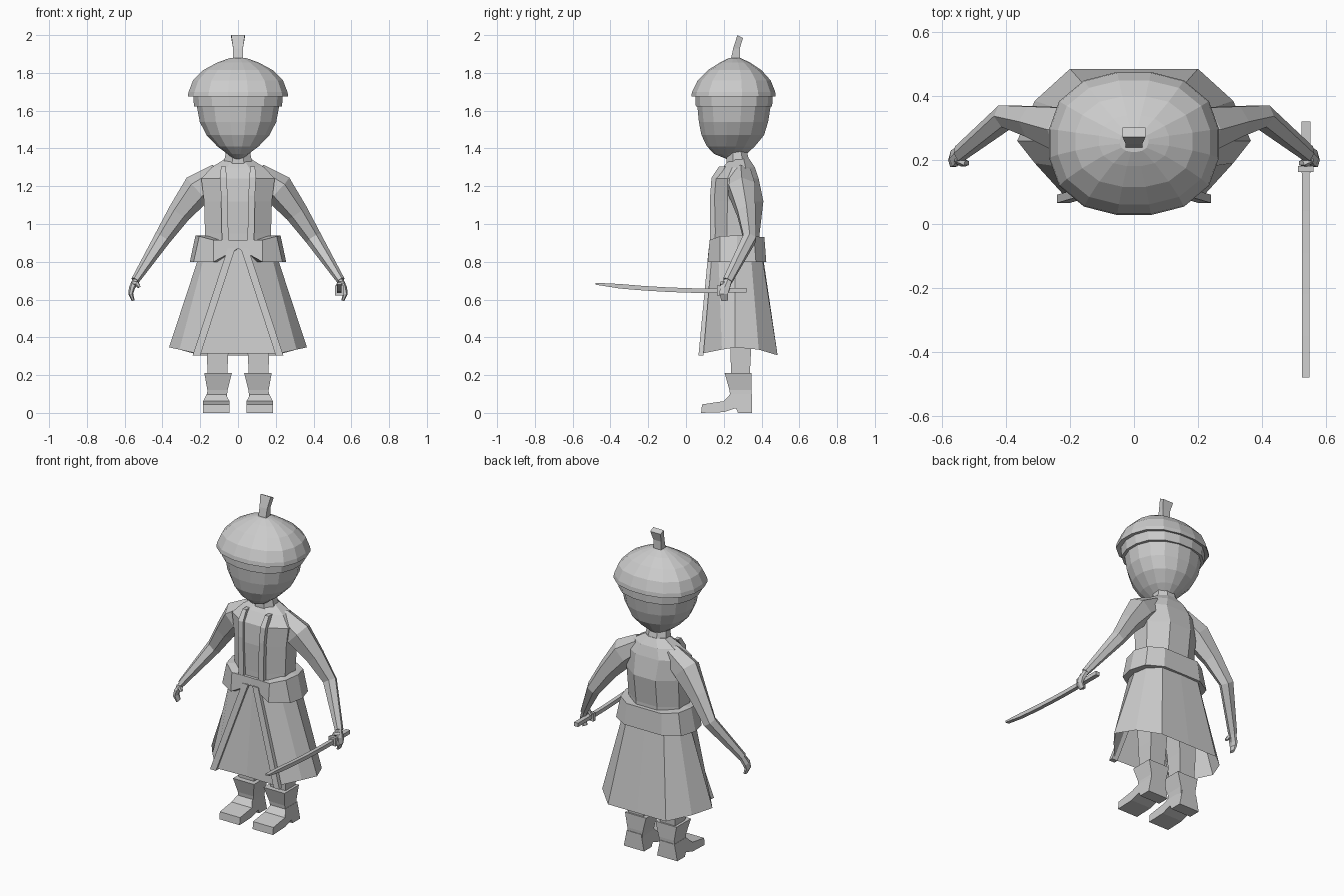
import bpy, bmesh, math
from mathutils import Vector

grey = bpy.data.materials.new("plain_grey")
grey.diffuse_color = (0.6, 0.6, 0.6, 1)


def loft(name, rings, caps=True, loop=False):
    """Skin a list of equal-length closed rings."""
    bm = bmesh.new()
    vs = [[bm.verts.new(p) for p in r] for r in rings]
    n = len(vs[0])
    pairs = list(zip(vs, vs[1:] + ([vs[0]] if loop else [])))
    for a, b in pairs:
        for i in range(n):
            j = (i + 1) % n
            bm.faces.new((a[i], a[j], b[j], b[i]))
    if caps and not loop:
        bm.faces.new(vs[0])
        bm.faces.new(vs[-1])
    bmesh.ops.recalc_face_normals(bm, faces=bm.faces[:])
    me = bpy.data.meshes.new(name)
    bm.to_mesh(me)
    bm.free()
    me.materials.append(grey)
    ob = bpy.data.objects.new(name, me)
    bpy.context.collection.objects.link(ob)
    return ob


def oval(z, rx, y0, y1, n=16, e=2.4):
    """Squarish oval ring at height z, from y0 to y1."""
    out = []
    for i in range(n):
        a = math.tau * (i + 0.5) / n
        c, s = math.cos(a), math.sin(a)
        k = (abs(c) ** e + abs(s) ** e) ** (-1 / e)
        out.append((rx * k * c, (y0 + y1) / 2 + (y1 - y0) / 2 * k * s, z))
    return out


def mirror(half):
    """Half ring (front centre to back centre) to a whole ring."""
    return half + [(-x, y, z) for x, y, z in reversed(half[1:-1])]


def box_ring(x0, x1, y0, y1, z):
    return [(x0, y0, z), (x1, y0, z), (x1, y1, z), (x0, y1, z)]


def tube(name, path, sx=1, n=6):
    """Path entries: x, y, z, radius across, radius in depth."""
    pts = [Vector(p[:3]) for p in path]
    rings = []
    for i, p in enumerate(path):
        t = (pts[min(i + 1, len(pts) - 1)] - pts[max(i - 1, 0)]).normalized()
        u = t.cross(Vector((0, 1, 0))).normalized()
        v = u.cross(t)
        ring = []
        for k in range(n):
            a = math.tau * k / n
            q = pts[i] + u * p[3] * math.cos(a) + v * p[4] * math.sin(a)
            ring.append((q.x * sx, q.y, q.z))
        rings.append(ring)
    return loft(name, rings)


# head
loft("head", [oval(*r, e=2.2) for r in (
    (1.34, .02, .225, .275), (1.37, .055, .15, .32), (1.41, .11, .11, .365),
    (1.47, .168, .08, .415), (1.54, .205, .066, .437), (1.62, .22, .058, .45),
    (1.70, .22, .058, .45))])

# cap: inner band, dome and stalk
loft("cap_band", [oval(*r) for r in (
    (1.622, .215, .07, .44), (1.622, .235, .05, .458),
    (1.69, .24, .048, .46), (1.69, .2, .09, .42))])
loft("cap_dome", [oval(*r) for r in (
    (1.685, .215, .075, .43), (1.675, .268, .026, .477), (1.70, .264, .03, .474),
    (1.76, .24, .06, .45), (1.815, .185, .115, .40), (1.855, .11, .18, .34),
    (1.878, .045, .225, .29))])
loft("cap_stalk", [
    box_ring(-.026, .026, .235, .285, 1.86), box_ring(-.026, .026, .25, .285, 1.93),
    [(-.036, .272, 2.0), (.036, .272, 2.0), (.036, .302, 1.985), (-.036, .302, 1.985)]])

# torso with sloping shoulders and neck
loft("torso", [oval(*r, n=8, e=5) for r in (
    (.86, .175, .145, .39), (.95, .175, .145, .39), (1.12, .18, .14, .41),
    (1.24, .195, .15, .385), (1.30, .14, .195, .365), (1.345, .068, .235, .335))])
loft("neck", [oval(*r, n=8) for r in ((1.29, .085, .21, .35), (1.42, .06, .215, .315))])

# flared skirt, open below
top = [(0, .145, .88), (.04, .135, .88), (.165, .17, .88), (.19, .26, .88),
       (.18, .34, .88), (.12, .395, .88), (0, .40, .88)]
hem = [(0, .085, .315), (.21, .08, .313), (.31, .19, .335), (.365, .26, .347),
       (.31, .385, .335), (.2, .485, .305), (0, .485, .305)]
loft("skirt", [mirror(top), mirror(hem)], caps=False)

# belt, arched at the front
lower = [(0, .128, .87), (.13, .115, .80), (.235, .18, .80), (.255, .27, .80),
         (.225, .37, .80), (.13, .425, .80), (0, .425, .80)]
upper = [(0, .128, .915), (.13, .125, .915), (.205, .18, .935), (.225, .27, .94),
         (.20, .36, .935), (.12, .415, .93), (0, .415, .93)]


def inner(ring):
    return [(x * .75, .27 + (y - .27) * .75, z) for x, y, z in ring]


loft("belt", [mirror(r) for r in (inner(lower), lower, upper, inner(upper))], loop=True)

# paired parts
for s, side in ((-1, "left"), (1, "right")):
    # coat edging on the chest and down the skirt
    loft("lapel_" + side, [[(s * x, y, z) for x, y, z in r] for r in (
        box_ring(.05, .085, .128, .16, .90), box_ring(.055, .09, .128, .16, 1.15),
        box_ring(.06, .095, .135, .17, 1.245), box_ring(.065, .09, .175, .21, 1.305))])
    loft("skirt_edging_" + side, [[(s * x, y, z) for x, y, z in r] for r in (
        box_ring(.015, .055, .12, .14, .87), box_ring(.2, .24, .066, .092, .304))])
    # arm and hand
    tube("arm_" + side, [
        (.10, .29, 1.265, .06, .06), (.212, .295, 1.185, .085, .08),
        (.31, .32, 1.06, .062, .055), (.40, .337, .925, .045, .04),
        (.545, .22, .70, .022, .028)], s)
    tube("hand_" + side, [
        (.54, .225, .705, .018, .022), (.562, .205, .66, .016, .03),
        (.568, .2, .63, .013, .026), (.555, .205, .595, .008, .02)], s)
    tube("thumb_" + side, [
        (.558, .205, .685, .012, .014), (.535, .192, .685, .014, .014),
        (.522, .19, .665, .009, .01)], s, 5)
    # leg, boot shaft and foot
    loft("leg_" + side, [[(s * x, y, z) for x, y, z in r] for r in (
        box_ring(.06, .16, .24, .335, .15), box_ring(.05, .165, .235, .345, .34),
        box_ring(.02, .165, .20, .36, .78))])
    loft("boot_" + side, [[(s * x, y, z) for x, y, z in r] for r in (
        box_ring(.06, .165, .235, .345, .08), box_ring(.055, .162, .23, .348, .12),
        box_ring(.033, .178, .205, .348, .21))])
    outline = [(.08, 0), (.20, .004), (.265, .025), (.275, 0), (.35, 0), (.35, .10),
               (.235, .10), (.2, .062), (.085, .045)]
    loft("foot_" + side, [
        [(s * (.115 + d * (.07 if z < .07 else .05)), y, z) for y, z in outline]
        for d in (-1, 1)])

# sword: handle, guard and curved blade, lying along y
X = .537


def cross(y, z, w, h):
    return [(X - w, y, z - h), (X + w, y, z - h), (X + w, y, z + h), (X - w, y, z + h)]


loft("sword_handle", [cross(.32, .65, .014, .012), cross(.16, .65, .014, .011)])
loft("sword_guard", [cross(.182, .648, .024, .026), cross(.163, .648, .024, .026)])
loft("sword_blade", [cross(.17 - .65 * t, .646 + .038 * t ** 2, .012,
                           .012 if t < .9 else .005)
                     for t in (0, .2, .4, .6, .8, 1)])
